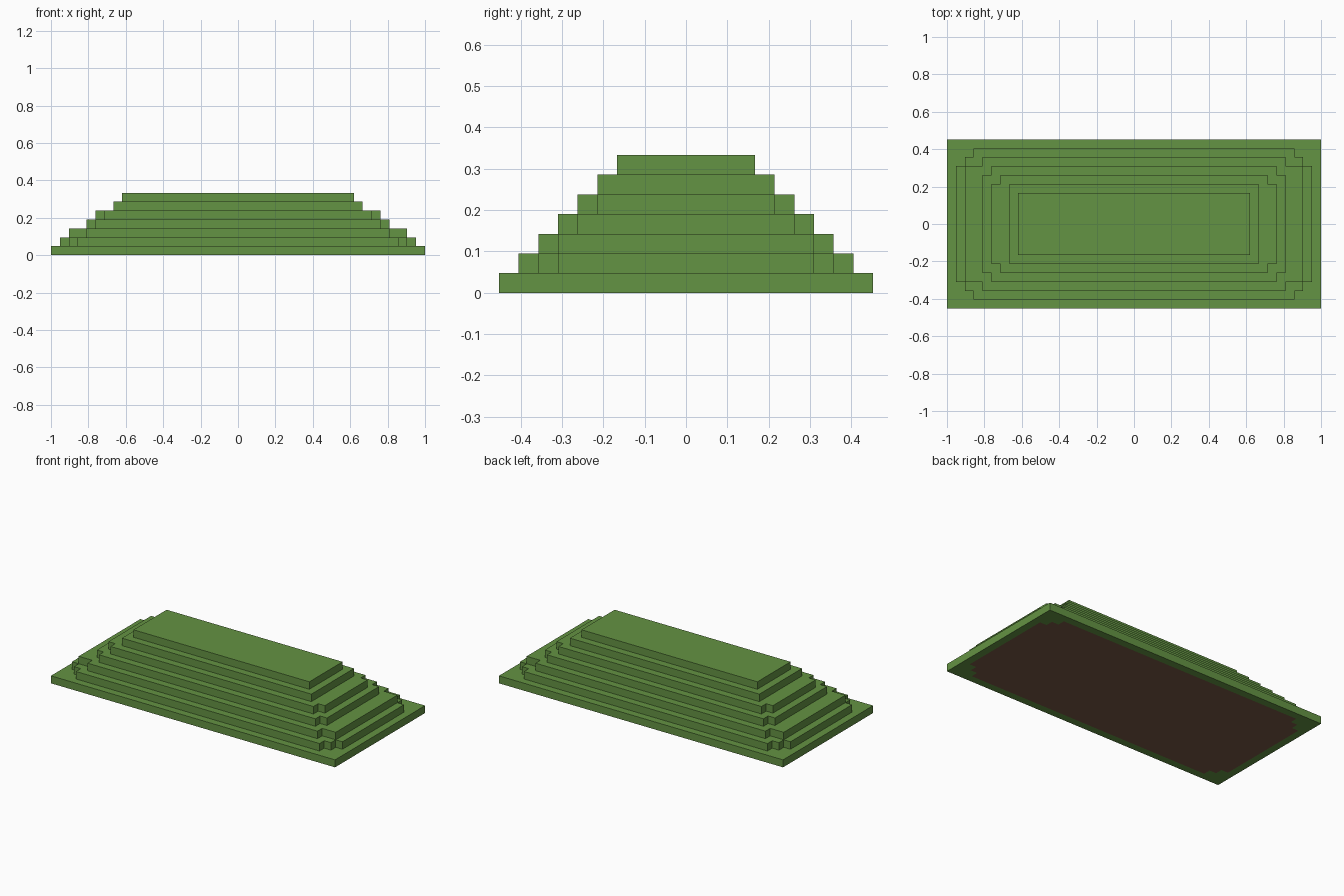
import bpy, bmesh

U = 2 / 42  # size of one block

cube = bpy.data.objects.get("Cube")
if cube:
    bpy.data.objects.remove(cube, do_unlink=True)


def make_material(name, rgb):
    linear = [((c / 255 + 0.055) / 1.055) ** 2.4 for c in rgb] + [1]
    mat = bpy.data.materials.new(name)
    mat.use_nodes = True
    mat.diffuse_color = linear
    bsdf = mat.node_tree.nodes["Principled BSDF"]
    bsdf.inputs["Base Color"].default_value = linear
    bsdf.inputs["Roughness"].default_value = 0.9
    return mat


grass = make_material("grass green", (100, 147, 67))
soil = make_material("soil brown", (121, 88, 68))


def outline(steps):
    """Closed outline with stepped corners; steps are (half x, half y) from widest to deepest."""
    corner = [steps[0]]
    for (_, y), (nx, ny) in zip(steps, steps[1:]):
        corner += [(nx, y), (nx, ny)]
    points = []
    for sx, sy in ((1, 1), (-1, 1), (-1, -1), (1, -1)):
        part = [(x * sx, y * sy) for x, y in corner]
        points += part if sx * sy > 0 else part[::-1]
    return points


def add_terrace(name, steps, level):
    bm = bmesh.new()
    face = bm.faces.new([bm.verts.new((x * U, y * U, level * U)) for x, y in outline(steps)])
    top = bmesh.ops.extrude_face_region(bm, geom=[face], use_keep_orig=True)["geom"]
    bmesh.ops.translate(bm, vec=(0, 0, U), verts=[v for v in top if isinstance(v, bmesh.types.BMVert)])
    bmesh.ops.recalc_face_normals(bm, faces=bm.faces)
    return finish(name, bm)


def finish(name, bm):
    mesh = bpy.data.meshes.new(name)
    bm.to_mesh(mesh)
    bm.free()
    mesh.materials.append(grass)
    mesh.materials.append(soil)
    obj = bpy.data.objects.new(name, mesh)
    bpy.context.collection.objects.link(obj)
    return obj


# Terraces above the base, from low to high
terraces = [
    [(20, 6.5), (19, 7.5), (18, 8.5)],
    [(19, 6.5), (17, 7.5)],
    [(17, 5.5), (16, 6.5)],
    [(16, 4.5), (15, 5.5)],
    [(14, 4.5)],
    [(13, 3.5)],
]
for i, steps in enumerate(terraces, 1):
    add_terrace(f"terrace_{i}", steps, i)

# Base slab, its underside cut so that soil shows under the lowest terrace
bm = bmesh.new()
bmesh.ops.create_cube(bm, size=1)
bmesh.ops.scale(bm, vec=(2, 19 * U, U), verts=bm.verts)
bmesh.ops.translate(bm, vec=(0, 0, U / 2), verts=bm.verts)
for half in terraces[0]:
    for axis in (0, 1):
        for side in (-1, 1):
            normal = (1 - axis, axis, 0)
            bmesh.ops.bisect_plane(bm, geom=bm.verts[:] + bm.edges[:] + bm.faces[:],
                                   plane_co=[n * side * half[axis] * U for n in normal],
                                   plane_no=normal)
for f in bm.faces:
    c = f.calc_center_median()
    inside = any(abs(c.x) < x * U and abs(c.y) < y * U for x, y in terraces[0])
    f.material_index = int(f.normal.z < -0.5 and inside)
bmesh.ops.dissolve_limit(bm, angle_limit=0.01, verts=bm.verts, edges=bm.edges, delimit={'MATERIAL'})
finish("base_slab", bm)
